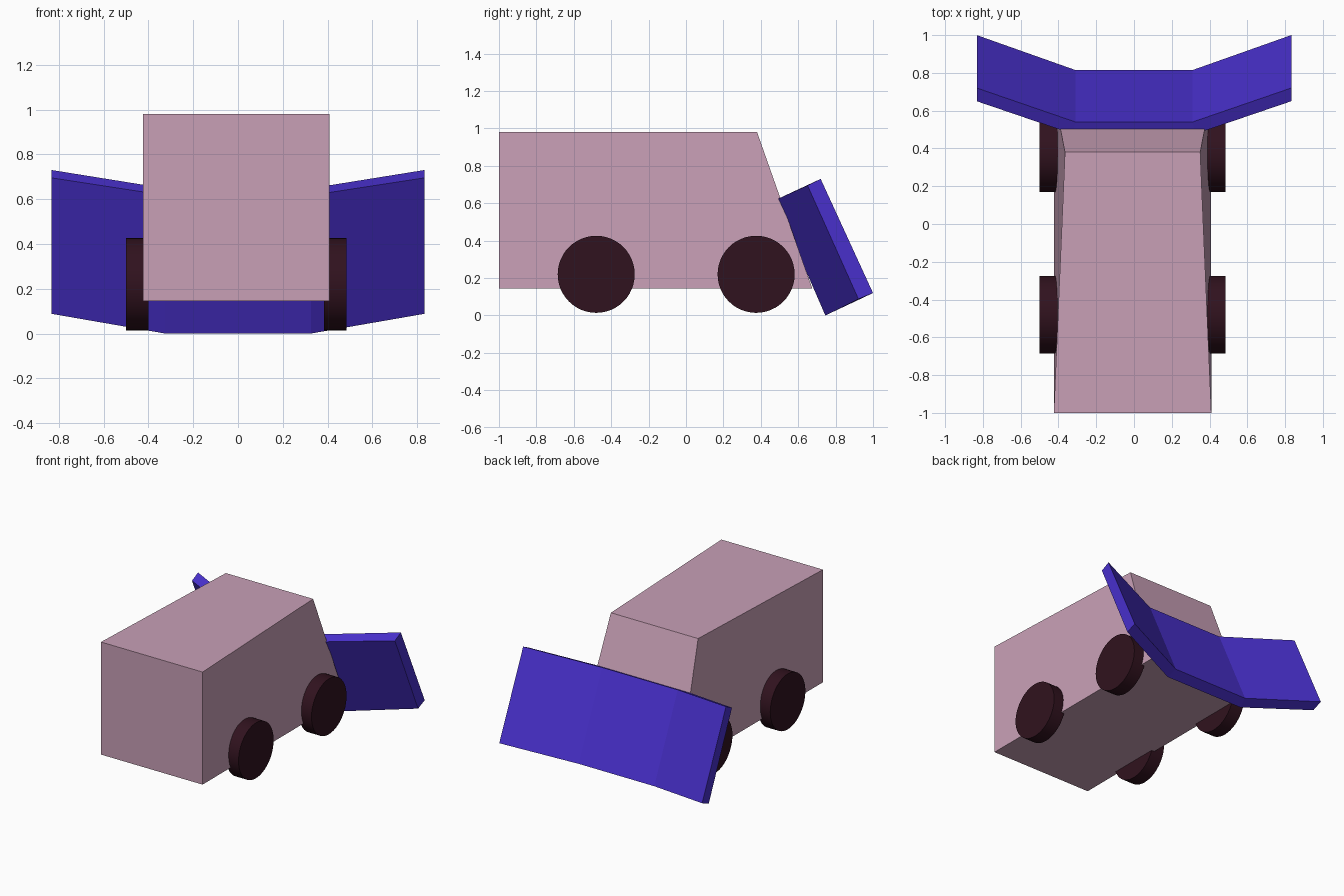
import bpy, bmesh
from math import pi
from mathutils import Matrix, Vector

if "Cube" in bpy.data.objects:
    bpy.data.objects.remove(bpy.data.objects["Cube"])


def material(name, rgb):
    m = bpy.data.materials.new(name)
    m.diffuse_color = (*rgb, 1)
    m.use_nodes = True
    m.node_tree.nodes["Principled BSDF"].inputs["Base Color"].default_value = m.diffuse_color
    return m


def add_object(name, bm, mat):
    bmesh.ops.recalc_face_normals(bm, faces=bm.faces)
    me = bpy.data.meshes.new(name)
    bm.to_mesh(me)
    bm.free()
    ob = bpy.data.objects.new(name, me)
    bpy.context.collection.objects.link(ob)
    me.materials.append(mat)
    return ob


def loft(name, rings, mat):
    """Skin a row of matching closed cross-sections and cap both ends."""
    bm = bmesh.new()
    rows = [[bm.verts.new(p) for p in ring] for ring in rings]
    n = len(rows[0])
    for a, b in zip(rows, rows[1:]):
        for i in range(n):
            j = (i + 1) % n
            bm.faces.new((a[i], a[j], b[j], b[i]))
    bm.faces.new(rows[0])
    bm.faces.new(rows[-1])
    return add_object(name, bm, mat)


pink = material("body_pink", (0.58, 0.35, 0.47))
purple = material("blade_purple", (0.065, 0.029, 0.6))
dark = material("wheel_dark", (0.03, 0.006, 0.013))

CX = -0.0075  # body and wheels sit slightly off the blade's centre

# Body: side profile as (y, z, half width), narrower at the windscreen top
profile = [(-1, 0.145, 0.417), (0.675, 0.145, 0.415),
           (0.38, 0.98, 0.358), (-1, 0.98, 0.417)]
loft("body", [[(CX + s * w, y, z) for y, z, w in profile] for s in (-1, 1)], pink)

# Plough blade: tilted slab with two wings swept forward
wing = [(0.8325, 0.72, 0.73), (0.8325, 1.0, 0.12),
        (0.8325, 0.922, 0.088), (0.8325, 0.65, 0.695)]
middle = [(0.31, 0.54, 0.646), (0.31, 0.815, 0.036),
          (0.325, 0.745, 0.0), (0.325, 0.477, 0.617)]
mirrored = lambda ring: [(-x, y, z) for x, y, z in ring]
loft("plough_blade", [mirrored(wing), mirrored(middle), middle, wing], purple)

# Wheels
for end, y in (("rear", -0.48), ("front", 0.375)):
    for side, s in (("left", -1), ("right", 1)):
        bm = bmesh.new()
        place = Matrix.Translation(Vector((CX + s * 0.442, y, 0.22)))
        bmesh.ops.create_cone(bm, cap_ends=True, segments=48, radius1=0.206,
                              radius2=0.206, depth=0.1,
                              matrix=place @ Matrix.Rotation(pi / 2, 4, 'Y'))
        ob = add_object(f"{end}_{side}_wheel", bm, dark)
        for p in ob.data.polygons:
            p.use_smooth = len(p.vertices) == 4
